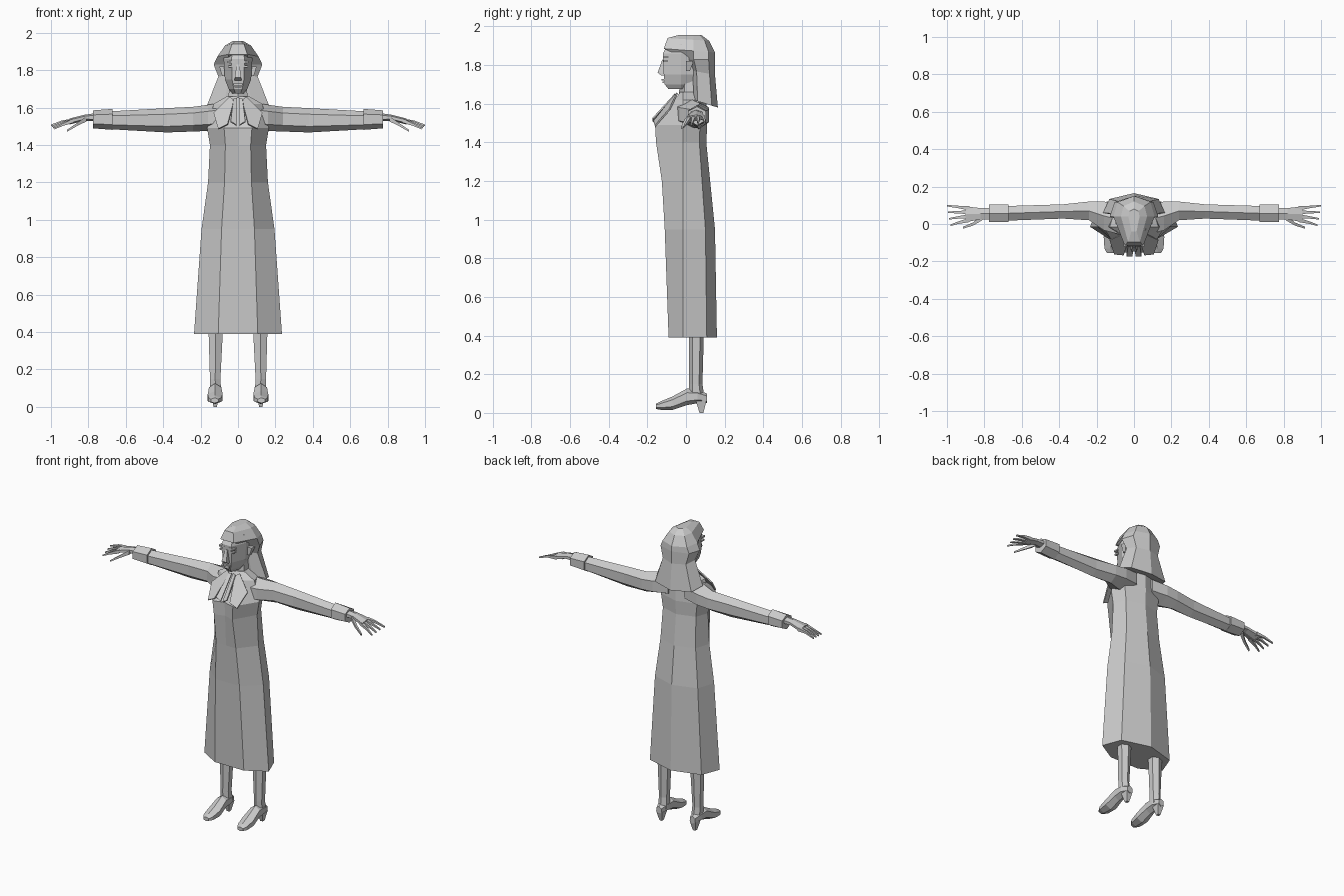
import bpy, bmesh, math

cube = bpy.data.objects.get("Cube")
if cube:
    bpy.data.objects.remove(cube, do_unlink=True)

grey = bpy.data.materials.new("plain grey")
grey.use_nodes = True
tone = (.6, .6, .6, 1)
grey.diffuse_color = tone
grey.node_tree.nodes["Principled BSDF"].inputs["Base Color"].default_value = tone


def finish(name, bm):
    """Turn a bmesh into a flat shaded, grey object."""
    bmesh.ops.recalc_face_normals(bm, faces=bm.faces[:])
    mesh = bpy.data.meshes.new(name)
    bm.to_mesh(mesh)
    bm.free()
    mesh.materials.append(grey)
    obj = bpy.data.objects.new(name, mesh)
    bpy.context.collection.objects.link(obj)
    return obj


def loft(name, rings):
    """Skin a list of equal point rings and close both ends."""
    bm = bmesh.new()
    loops = [[bm.verts.new(point) for point in ring] for ring in rings]
    for low, high in zip(loops, loops[1:]):
        for i in range(len(low)):
            bm.faces.new((low[i - 1], low[i], high[i], high[i - 1]))
    bm.faces.new(loops[0])
    bm.faces.new(loops[-1])
    return finish(name, bm)


def body_ring(width, front, back, side, z_front, z_back, dent=0):
    """Eight point section mirrored across x, tilting from front to back."""
    corner = back + (side - back) * .3
    half = [(0, front + dent), (width * .45, front), (width, side),
            (width * .8, corner), (0, back)]
    outline = half + [(-x, y) for x, y in half[3:0:-1]]
    slope = (z_back - z_front) / (back - front)
    return [(x, y, z_front + slope * (y - front)) for x, y in outline]


def tube(name, axis, stations, sides, sign):
    """Faceted tube; a station is a position, two centres and two radii."""
    turn = math.pi / sides
    angles = [turn * (2 * i + 1) for i in range(sides)]
    wide = max(math.cos(angle) for angle in angles)
    tall = max(math.sin(angle) for angle in angles)
    rings = []
    for position, centre_a, centre_b, radius_a, radius_b in stations:
        ring = []
        for angle in angles:
            point = [centre_a + math.cos(angle) / wide * radius_a,
                     centre_b + math.sin(angle) / tall * radius_b]
            point.insert(axis, position)
            point[0] *= sign
            ring.append(point)
        rings.append(ring)
    loft(name, rings)


def finger(name, points, radius, sign):
    """Tapering four sided finger through a few points."""
    stations = []
    for x, y, z in points:
        stations.append((x, y, z, radius, radius))
        radius *= .6
    tube(name, 0, stations, 4, sign)


def bar(name, centre_x, front, height, width, thickness, sign=1):
    """Low relief strip whose back is sunk into the face."""
    depth = .03
    bm = bmesh.new()
    bmesh.ops.create_cube(bm, size=1)
    bmesh.ops.scale(bm, vec=(width, depth, thickness), verts=bm.verts)
    shift = (centre_x * sign, front + depth / 2, height)
    bmesh.ops.translate(bm, vec=shift, verts=bm.verts)
    finish(name, bm)


def flap(name, points, sign):
    """Thin cloth flap with the given outline."""
    bm = bmesh.new()
    bm.faces.new([bm.verts.new((x * sign, y, z)) for x, y, z in points])
    modifier = finish(name, bm).modifiers.new("thickness", "SOLIDIFY")
    modifier.thickness = .008
    modifier.offset = 0


# Long dress: height, half width, front, back
rings = []
for z, width, front, back in [(.39, .235, -.09, .16), (.95, .195, -.11, .15),
                              (1.2, .16, -.125, .125), (1.4, .15, -.155, .105),
                              (1.49, .165, -.16, .11), (1.62, .13, -.06, .105),
                              (1.66, .06, -.03, .08)]:
    bust = 1.3 < z < 1.6
    rings.append(body_ring(width, front, back, -.015, z, z, .02 if bust else 0))
loft("dress", rings)

# Neck and head
tube("neck", 2, [(1.6, 0, .02, .055, .06), (1.74, 0, .02, .045, .05)], 6, 1)
head = [(1.675, .03, -.09, 0), (1.7, .05, -.11, .06), (1.75, .07, -.115, .1),
        (1.86, .077, -.12, .11), (1.91, .065, -.09, .1)]
loft("head", [body_ring(width, front, back, -.025, z, z) for z, width, front, back in head])

# Nose and lips
tube("nose", 2, [(1.745, 0, -.11, .018, .015), (1.76, 0, -.12, .017, .027),
                 (1.83, 0, -.11, .008, .012)], 4, 1)
bar("upper_lip", 0, -.126, 1.724, .046, .01)
bar("lower_lip", 0, -.122, 1.711, .036, .01)

# Hair: half width, front, back, front height, back height
hair = [(.165, .04, .165, 1.62, 1.58), (.105, .035, .15, 1.77, 1.75),
        (.13, .01, .15, 1.83, 1.83), (.11, -.115, .15, 1.885, 1.865),
        (.07, -.095, .12, 1.94, 1.925), (.03, -.04, .08, 1.955, 1.955)]
rings = []
for width, front, back, low, high in hair:
    rings.append(body_ring(width, front, back, max(front + .02, .04), low, high))
loft("hair", rings)

for side, sign in (("left_", 1), ("right_", -1)):
    tube(side + "ear", 2, [(1.77, .075, .01, .01, .01), (1.82, .08, .02, .02, .02)], 4, sign)
    bar(side + "eye", .035, -.117, 1.82, .035, .01, sign)
    bar(side + "brow", .035, -.12, 1.843, .04, .01, sign)

    # Collar flaps fanned over the chest
    flap(side + "collar", [(.045, -.045, 1.655), (.02, -.06, 1.64), (.055, -.165, 1.51),
                           (.105, -.16, 1.485), (.13, -.085, 1.57)], sign)
    flap(side + "neck_frill", [(.005, -.055, 1.65), (.025, -.06, 1.645),
                               (.04, -.17, 1.525), (.008, -.17, 1.505)], sign)

    # Sleeve and cuff
    tube(side + "sleeve", 0, [(.06, .02, 1.555, .08, .075), (.16, .043, 1.545, .077, .07),
                              (.24, .07, 1.538, .05, .066), (.38, .067, 1.532, .038, .065),
                              (.68, .057, 1.532, .039, .048)], 6, sign)
    tube(side + "cuff", 0, [(.67, .057, 1.537, .047, .056),
                            (.775, .057, 1.537, .047, .048)], 6, sign)

    # Hand with four fingers and a thumb
    tube(side + "hand", 0, [(.76, .055, 1.548, .03, .022), (.82, .055, 1.546, .03, .016),
                            (.9, .052, 1.526, .042, .016)], 6, sign)
    for i in range(4):
        root = .084 - i * .021
        tip = .098 - i * .035
        drop = i * .006
        finger(side + "finger_" + str(i + 1),
               [(.88, root, 1.53), (.94, (root + tip) / 2, 1.525 - drop),
                (1 - drop, tip, 1.505 - drop)], .011, sign)
    finger(side + "thumb", [(.81, .035, 1.54), (.86, 0, 1.51), (.915, -.02, 1.475)], .014, sign)

    # Leg, shoe and heel
    tube(side + "leg", 2, [(.08, .12, .055, .03, .04), (.15, .122, .05, .028, .035),
                           (.5, .118, .055, .042, .04)], 6, sign)
    tube(side + "shoe", 1, [(-.155, .125, .034, .02, .014), (-.13, .124, .038, .034, .022),
                            (-.07, .122, .05, .04, .035), (.005, .122, .083, .033, .043),
                            (.06, .122, .085, .033, .035), (.108, .122, .075, .018, .025)], 6, sign)
    tube(side + "heel", 2, [(0, .122, .08, .009, .01), (.065, .122, .078, .022, .028)], 4, sign)
